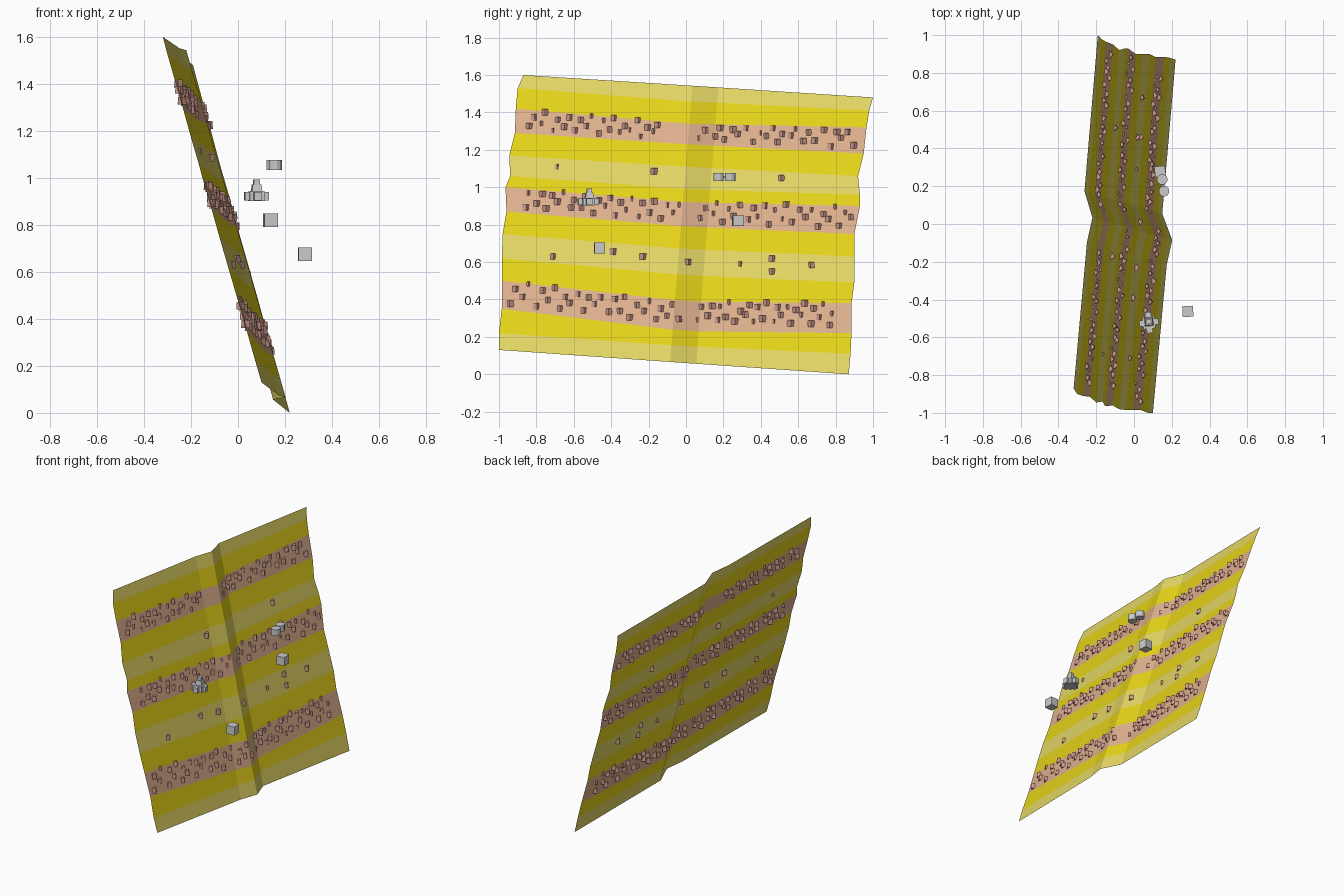
import bpy, bmesh, math, random
from mathutils import Matrix

if "Cube" in bpy.data.objects:
    bpy.data.objects.remove(bpy.data.objects["Cube"])

random.seed(4)

def material(name, rgb):
    m = bpy.data.materials.new(name)
    m.diffuse_color = (*rgb, 1)
    m.use_nodes = True
    m.node_tree.nodes["Principled BSDF"].inputs["Base Color"].default_value = m.diffuse_color
    return m

YELLOW = material("yellow", (0.80, 0.66, 0.01))
PALE = material("pale_yellow", (0.78, 0.68, 0.13))
BROWN = material("clay", (0.74, 0.44, 0.27))
ROCK = material("rock", (0.62, 0.33, 0.27))

def make(name, bm, mats=()):
    me = bpy.data.meshes.new(name)
    bm.to_mesh(me)
    bm.free()
    for m in mats:
        me.materials.append(m)
    ob = bpy.data.objects.new(name, me)
    bpy.context.collection.objects.link(ob)
    return ob

# Leaning sheet: height of each band edge at left, middle and right, and end positions
ZL = [.13, .22, .35, .50, .62, .75, .87, 1.0, 1.06, 1.17, 1.29, 1.42, 1.53, 1.60]
ZM = [.06, .15, .23, .39, .53, .67, .79, .92, .99, 1.11, 1.23, 1.34, 1.46, 1.545]
ZR = [.00, .11, .22, .38, .49, .63, .75, .90, .96, 1.06, 1.18, 1.32, 1.41, 1.48]
YL = [-1, -1, -.985, -.985, -.985, -.98, -.96, -.965, -.94, -.945, -.915, -.91, -.9, -.87]
YR = [.87, .88, .885, .885, .9, .9, .9, .93, .93, .92, .95, .965, .98, 1.0]

def ridge_y(z):
    return -.09 + .08 * z

def surf_x(y, z):
    """Two offset planes joined by a ridge."""
    left = lambda y: .1 + .073 * (y + 1) - .292 * (z - .13)
    right = lambda y: .22 + .067 * (y - .87) - .284 * z
    r = ridge_y(z)
    top = left(r) + .017
    if y <= r - .13:
        return left(y)
    if y <= r:
        return left(y) + .017 * (y - r + .13) / .13
    if y <= r + .14:
        return top + (right(r + .14) - top) * (y - r) / .14
    return right(y)

def row_z(i, y):
    if y < 0:
        return ZM[i] + (ZL[i] - ZM[i]) * y / YL[i]
    return ZM[i] + (ZR[i] - ZM[i]) * y / YR[i]

bm = bmesh.new()
rows = []
for i in range(14):
    r = ridge_y(ZM[i])
    ys = [YL[i], YL[i] * .9, YL[i] * .5, r - .13, r, r + .14, YR[i] * .55, YR[i] * .9, YR[i]]
    rows.append([bm.verts.new((surf_x(y, row_z(i, y)), y, row_z(i, y))) for y in ys])
for i in range(13):
    for j in range(8):
        f = bm.faces.new((rows[i][j], rows[i][j + 1], rows[i + 1][j + 1], rows[i + 1][j]))
        f.material_index = (1, 0, 2, 0)[i % 4]
make("banded_slope", bm, (YELLOW, PALE, BROWN))

# Rocks: small tapered blocks half sunk in the sheet
def add_block(bm, c, size, height, taper=1.0, spin=0.0, sides=4):
    m = Matrix.Translation(c) @ Matrix.Rotation(spin + math.pi / sides, 4, 'Z')
    k = 2 * math.cos(math.pi / sides)
    bmesh.ops.create_cone(bm, cap_ends=True, segments=sides, radius1=size / k,
                          radius2=size / k * taper, depth=height, matrix=m)

def add_rock(bm, y, z):
    s = random.choice((.014, .023, .026, .028))
    add_block(bm, (surf_x(y, z), y, z), s, .022 + s * .4, random.uniform(.75, .95),
              math.pi / 4 + random.uniform(-.25, .25))

bm = bmesh.new()
for band, spans in ((2, ((-.95, -.02, 29), (.05, .80, 30))),
                    (6, ((-.88, -.03, 28), (.06, .90, 27))),
                    (10, ((-.85, -.13, 24), (.06, .92, 25)))):
    for a, b, n in spans:
        for k in range(n):
            y = a + (b - a) * (k + random.uniform(.2, .8)) / n
            t = (.3, .75, .5, .9)[k % 4] + random.uniform(-.1, .1)
            z = row_z(band, y) * (1 - t) + row_z(band + 1, y) * t
            add_rock(bm, y, z)
for y, z in ((-.69, 1.11), (-.17, 1.085), (.51, 1.05), (-.71, .63), (-.39, .655), (-.23, .63),
             (.01, .60), (.29, .59), (.46, .62), (.46, .55), (.67, .585)):
    add_rock(bm, y, z)
make("rocks", bm, (ROCK,))

# Floating grey crates
for name, c, spin in (("low_crate", (.285, -.463, .675), .06), ("high_crate", (.138, .278, .82), .1)):
    bm = bmesh.new()
    add_block(bm, c, .057, .057, 1, spin)
    make(name, bm)

# Pair of drums with a link between them
bm = bmesh.new()
for c in ((.159, .174, 1.055), (.149, .236, 1.055)):
    add_block(bm, c, .055, .042, sides=12)
add_block(bm, (.154, .205, 1.055), .012, .012, spin=.15)
make("twin_drums", bm)

# Stepped tower on a cross-shaped base
bm = bmesh.new()
cx, cy = .079, -.522
add_block(bm, (cx, cy, .922), .065, .04, spin=.12)
for k in range(4):
    a = k * math.pi / 2 + .12
    add_block(bm, (cx + .035 * math.cos(a), cy + .040 * math.sin(a), .922), .032, .036, spin=.12)
add_block(bm, (cx, cy + .005, .955), .046, .032, .8, .12)
add_block(bm, (cx, cy + .005, .98), .026, .024, spin=.12)
make("stepped_tower", bm)
